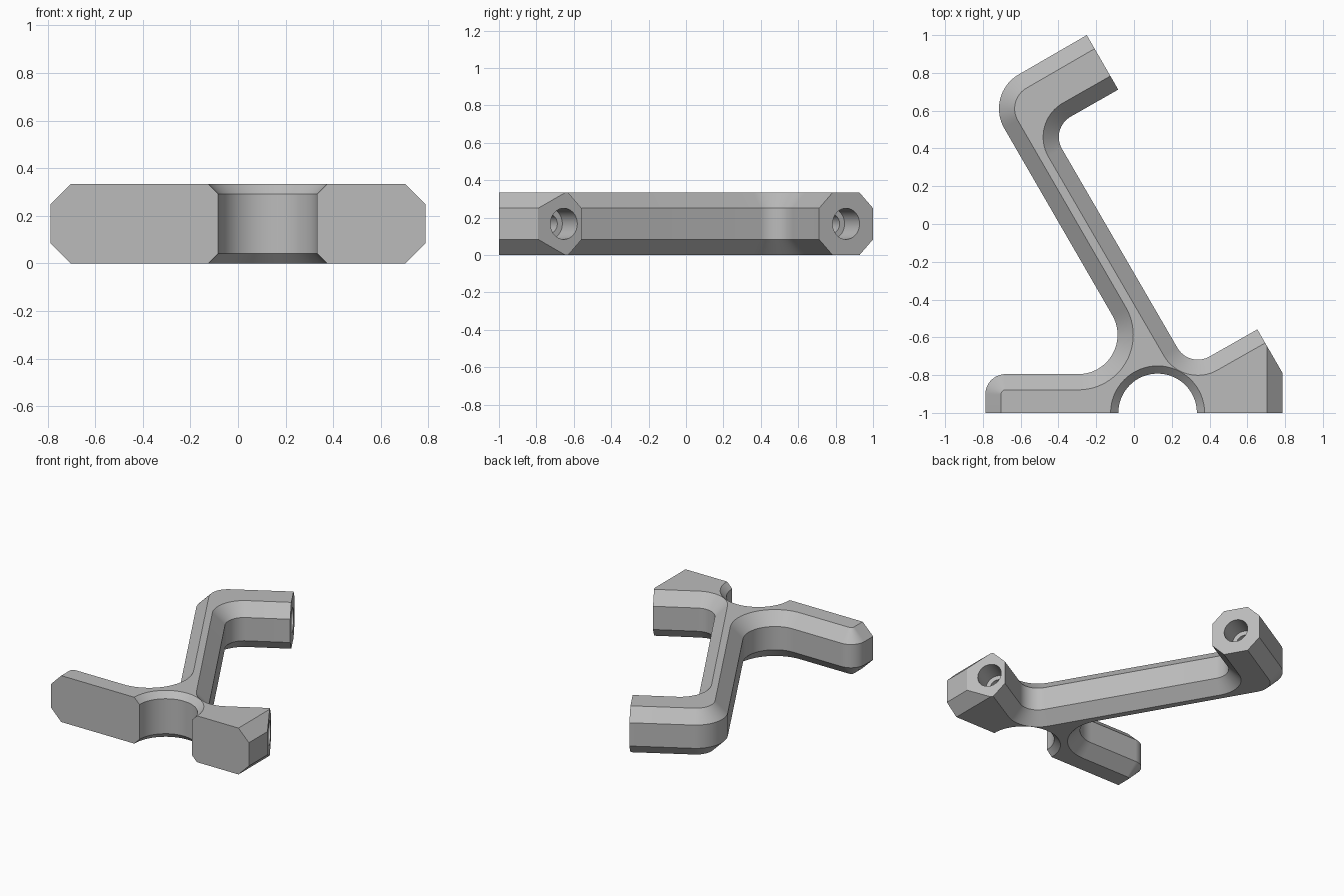
import bpy, bmesh, math
from mathutils import Vector

if "Cube" in bpy.data.objects:
    bpy.data.objects.remove(bpy.data.objects["Cube"])

H, CH = 0.333, 0.083          # thickness and edge chamfer
AXIS = Vector((math.cos(math.radians(30)), 0.5, 0))   # direction the sockets face


def arc(cx, cy, r, a0, a1, n=18):
    angles = [math.radians(a0 + (a1 - a0) * i / n) for i in range(n + 1)]
    return [Vector((cx + r * math.cos(a), cy + r * math.sin(a))) for a in angles]


def inset(pts, depths):
    """Shift each edge of a clockwise outline inward by its own depth."""
    out, n = [], len(pts)
    normals = []
    for i in range(n):
        d = (pts[(i + 1) % n] - pts[i]).normalized()
        normals.append(Vector((d.y, -d.x)))
    for i in range(n):
        a, b, da, db = normals[i - 1], normals[i], depths[i - 1], depths[i]
        det = a.x * b.y - a.y * b.x
        if abs(det) < 1e-3:
            out.append(pts[i] + (a + b).normalized() * (da + db) / 2)
        else:
            out.append(pts[i] + Vector(((da * b.y - db * a.y) / det,
                                        (db * a.x - da * b.x) / det)))
    return out


def make_object(name, bm):
    bmesh.ops.recalc_face_normals(bm, faces=bm.faces)
    mesh = bpy.data.meshes.new(name)
    bm.to_mesh(mesh)
    bm.free()
    ob = bpy.data.objects.new(name, mesh)
    bpy.context.collection.objects.link(ob)
    return ob


def loft(name, rings):
    """Closed solid through rings of equal length."""
    bm = bmesh.new()
    vs = [[bm.verts.new(p) for p in ring] for ring in rings]
    n = len(vs[0])
    for lo, hi in zip(vs, vs[1:]):
        for i in range(n):
            j = (i + 1) % n
            bm.faces.new((lo[i], lo[j], hi[j], hi[i]))
    bm.faces.new(vs[0])
    bm.faces.new(vs[-1])
    return make_object(name, bm)


def round_cutter(name, origin, axis, profile, n=64):
    """Turned cutter; profile is (radius, distance along axis)."""
    rot = Vector((0, 0, 1)).rotation_difference(axis)
    rings = [[origin + rot @ Vector((r * math.cos(2 * math.pi * i / n),
                                     r * math.sin(2 * math.pi * i / n), d))
              for i in range(n)] for r, d in profile]
    return loft(name, rings)


# Bracket outline: foot, long slanted arm, upper hook, short lower hook
outline = [Vector((-0.787, -1))]
outline += arc(-0.68, -0.902, 0.107, 180, 90)
outline += arc(-0.295, -0.587, 0.208, -90, 30, 24)
outline += arc(-0.507, 0.611, 0.208, 210, 120)
outline += [Vector((-0.25, 1)), Vector((-0.0835, 0.7115))]
upper_end = len(outline) - 2
outline += arc(-0.273, 0.46, 0.125, 120, 210)
outline += arc(0.338, -0.593, 0.125, 210, 300)
outline += [Vector((0.653, -0.558)), Vector((0.787, -0.79)), Vector((0.787, -1))]
last = len(outline) - 1

# Socket faces and the flat front keep square edges
depths = [CH] * len(outline)
for i in (upper_end, last - 2, last):
    depths[i] = 0
inner = inset(outline, depths)
bracket = loft("bracket", [[(p.x, p.y, z) for p in ring] for ring, z in
                           ((inner, 0), (outline, CH), (outline, H - CH), (inner, H))])

# Half-round bore with chamfered rims, and two stepped sockets
cutters = [round_cutter("bore_cutter", Vector((0.125, -1, 0)), Vector((0, 0, 1)),
                        [(0.27, -0.021), (0.208, 0.041), (0.208, H - 0.041), (0.27, H + 0.021)])]
socket = [(0.083, 0.05), (0.083, -0.16), (0.052, -0.16), (0.052, -0.28)]
for name, x, y in (("upper_socket_cutter", -0.167, 0.856), ("lower_socket_cutter", 0.708, -0.653)):
    cutters.append(round_cutter(name, Vector((x, y, H / 2)), AXIS, socket))

bpy.context.view_layer.objects.active = bracket
bracket.select_set(True)
for cutter in cutters:
    mod = bracket.modifiers.new(cutter.name, 'BOOLEAN')
    mod.operation, mod.solver, mod.object = 'DIFFERENCE', 'EXACT', cutter
    bpy.ops.object.modifier_apply(modifier=mod.name)
    bpy.data.objects.remove(cutter, do_unlink=True)

# Finish
grey = bpy.data.materials.new("grey")
grey.diffuse_color = (0.5, 0.5, 0.5, 1)
grey.use_nodes = True
grey.node_tree.nodes["Principled BSDF"].inputs["Base Color"].default_value = grey.diffuse_color
bracket.data.materials.clear()
bracket.data.materials.append(grey)
bpy.ops.object.shade_smooth_by_angle(angle=math.radians(30))
